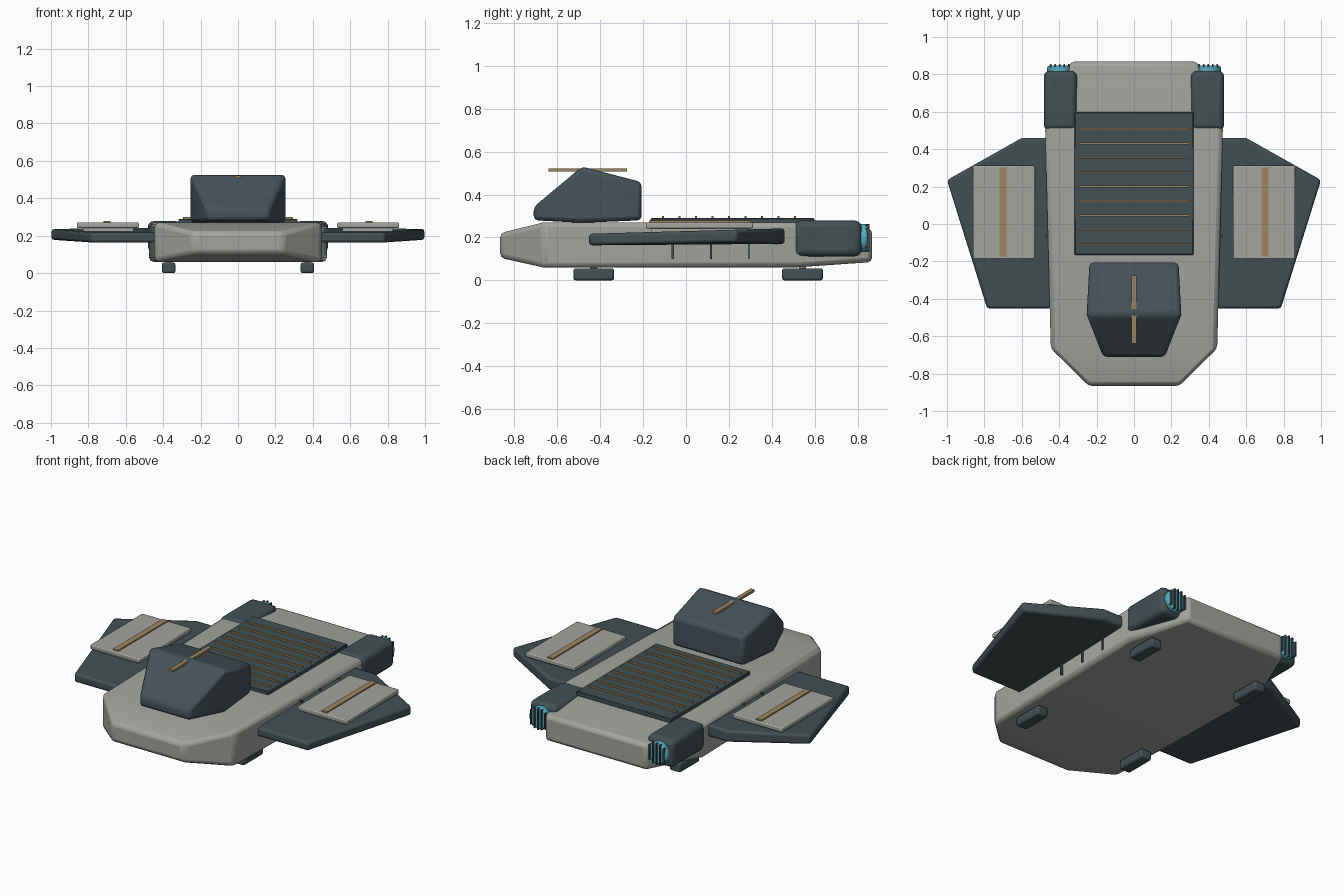
import bpy, bmesh, math

if "Cube" in bpy.data.objects:
    bpy.data.objects.remove(bpy.data.objects["Cube"])

def material(name, rgb):
    m = bpy.data.materials.new(name)
    m.diffuse_color = (*rgb, 1)
    m.use_nodes = True
    m.node_tree.nodes["Principled BSDF"].inputs["Base Color"].default_value = m.diffuse_color
    return m

GREY = material("hull_grey", (0.37, 0.375, 0.345))
DARK = material("dark_slate", (0.055, 0.08, 0.088))
GLASS = material("canopy_slate", (0.06, 0.085, 0.10))
GOLD = material("gold_trim", (0.34, 0.24, 0.12))
CYAN = material("cyan_glow", (0.10, 0.42, 0.55))

def finish(name, bm, mat, bevel=0.0, segments=2):
    bmesh.ops.recalc_face_normals(bm, faces=bm.faces)
    me = bpy.data.meshes.new(name)
    bm.to_mesh(me)
    bm.free()
    me.materials.append(mat)
    ob = bpy.data.objects.new(name, me)
    bpy.context.collection.objects.link(ob)
    if bevel:
        b = ob.modifiers.new("bevel", 'BEVEL')
        b.width, b.segments, b.limit_method = bevel, segments, 'ANGLE'
        b.angle_limit = math.radians(35)
    bpy.context.view_layer.objects.active = ob
    ob.select_set(True)
    bpy.ops.object.shade_smooth_by_angle(angle=math.radians(30))
    ob.select_set(False)
    return ob

def box(name, x, y, z, mat, bevel=0.0, segments=2):
    """Box from (min, max) ranges."""
    bm = bmesh.new()
    bmesh.ops.create_cube(bm, size=1)
    for v in bm.verts:
        for i, (a, b) in enumerate((x, y, z)):
            v.co[i] = (a + b) / 2 + v.co[i] * (b - a)
    return finish(name, bm, mat, bevel, segments)

def loft(name, sections, mat, bevel):
    """Rectangular sections (y, half width, bottom, top) joined front to back."""
    bm = bmesh.new()
    rings = [[bm.verts.new(p) for p in ((-w, y, b), (w, y, b), (w, y, t), (-w, y, t))]
             for y, w, b, t in sections]
    for r, s in zip(rings, rings[1:]):
        for i in range(4):
            j = (i + 1) % 4
            bm.faces.new((r[i], r[j], s[j], s[i]))
    bm.faces.new(rings[0])
    bm.faces.new(rings[-1])
    return finish(name, bm, mat, bevel)

# Hull and cockpit
loft("hull", [(-0.867, 0.24, 0.105, 0.22), (-0.665, 0.445, 0.06, 0.27),
              (0.51, 0.475, 0.06, 0.27), (0.868, 0.34, 0.085, 0.24)], GREY, 0.022)
loft("canopy", [(-0.71, 0.165, 0.28, 0.342), (-0.485, 0.253, 0.268, 0.53),
                (-0.207, 0.238, 0.28, 0.458)], GLASS, 0.02)
box("canopy_trim", (-0.013, 0.013), (-0.64, -0.275), (0.508, 0.522), GOLD)

# Deck panel with slats
box("deck_panel", (-0.318, 0.318), (-0.165, 0.598), (0.262, 0.29), DARK, 0.004, 1)
for i in range(9):
    y = -0.108 + i * 0.077
    box("deck_slat", (-0.295, 0.295), (y - 0.005, y + 0.005), (0.284, 0.299), GOLD)

def wing(side, s):
    # outline with bottom and top heights: (x, y, bottom, top)
    outline = [(0.43, -0.452, 0.163, 0.217), (0.785, -0.452, 0.163, 0.217),
               (1.0, 0.235, 0.178, 0.236), (0.60, 0.46, 0.17, 0.242),
               (0.43, 0.46, 0.17, 0.242)]
    bm = bmesh.new()
    low = [bm.verts.new((s * x, y, b)) for x, y, b, t in outline]
    top = [bm.verts.new((s * x, y, t)) for x, y, b, t in outline]
    bm.faces.new(low)
    bm.faces.new(top)
    for i in range(5):
        j = (i + 1) % 5
        bm.faces.new((low[i], low[j], top[j], top[i]))
    finish(side + "_wing", bm, DARK, 0.014)

def engine_glow(side, s):
    bm = bmesh.new()
    bmesh.ops.create_cone(bm, cap_ends=True, segments=32, radius1=0.066,
                          radius2=0.066, depth=0.045)
    for v in bm.verts:
        x, y, z = v.co
        v.co = (s * 0.398 + x, 0.824 + z, 0.197 + y)
    finish(side + "_engine_glow", bm, CYAN, 0.01)

for side, s in (("right", 1), ("left", -1)):
    def sbox(name, x, y, z, mat, bevel=0.0, segments=2):
        box(f"{side}_{name}", sorted((s * x[0], s * x[1])), y, z, mat, bevel, segments)

    # Wing, raised panel and stripe
    wing(side, s)
    sbox("wing_panel", (0.53, 0.862), (-0.187, 0.312), (0.242, 0.27), GREY, 0.006)
    sbox("wing_panel_support", (0.56, 0.83), (-0.16, 0.29), (0.215, 0.244), GREY)
    sbox("wing_stripe", (0.683, 0.718), (-0.173, 0.302), (0.266, 0.278), GOLD)
    # Engine pod, glowing nozzle and grille bars
    sbox("engine_pod", (0.305, 0.482), (0.502, 0.818), (0.112, 0.278), DARK, 0.03, 3)
    engine_glow(side, s)
    for k in range(-2, 3):
        x, h = 0.398 + k * 0.024, math.sqrt(0.066 ** 2 - (k * 0.024) ** 2)
        sbox("grille_bar", (x - 0.004, x + 0.004), (0.838, 0.856),
             (0.197 - h, 0.197 + h), DARK)
    # Panel seams on the hull side
    for y in (-0.062, 0.117, 0.293):
        sbox("side_seam", (0.44, 0.475), (y - 0.005, y + 0.005), (0.10, 0.24), DARK)
    # Landing feet and struts
    for end, y0 in (("front", -0.525), ("rear", 0.448)):
        sbox(end + "_foot", (0.335, 0.407), (y0, y0 + 0.19), (0, 0.056), DARK, 0.01)
        sbox(end + "_strut", (0.355, 0.387), (y0 + 0.078, y0 + 0.112), (0.04, 0.11), GOLD)
